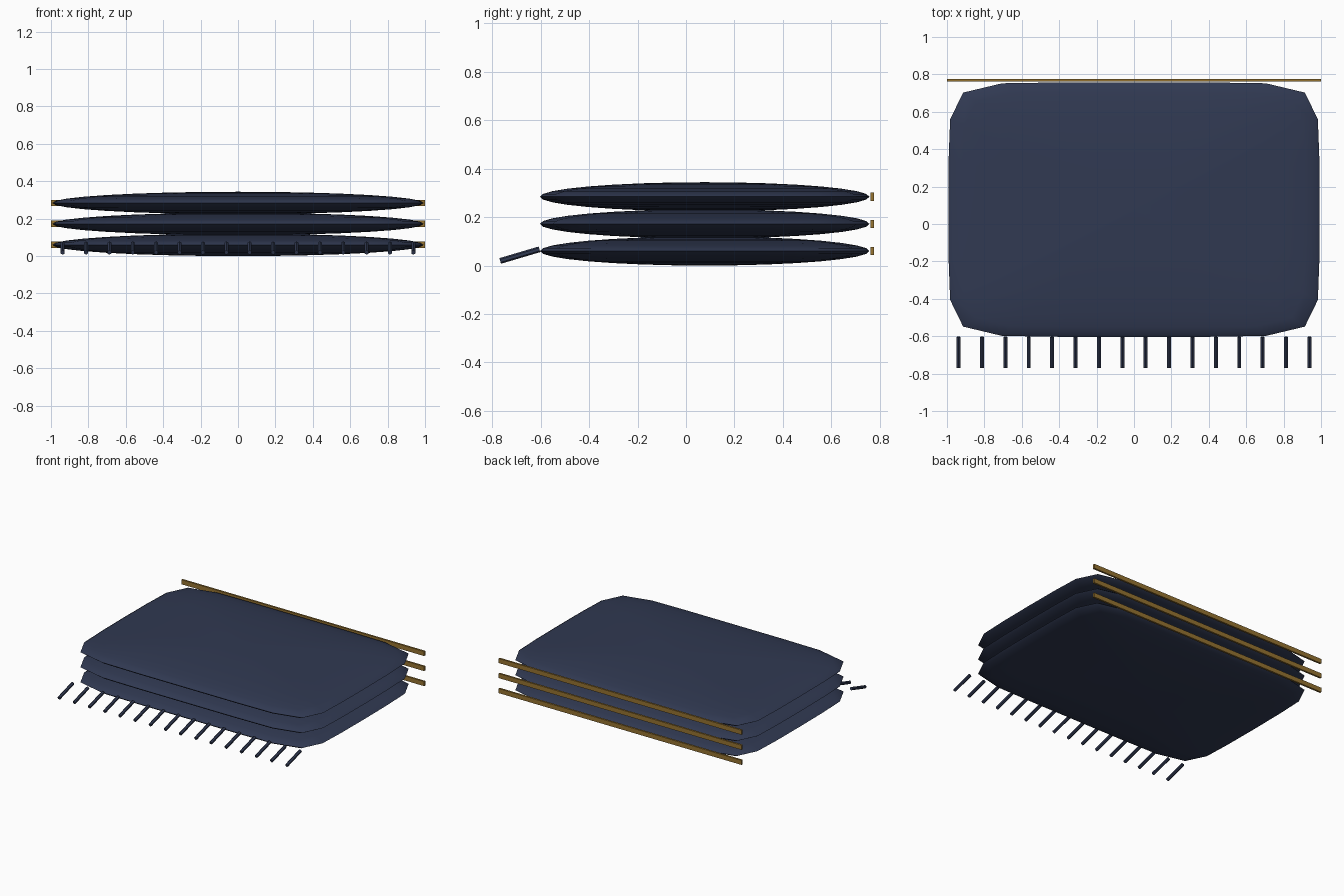
import bpy, bmesh, math
from mathutils import Vector

if "Cube" in bpy.data.objects:
    bpy.data.objects.remove(bpy.data.objects["Cube"])


def material(name, rgb):
    m = bpy.data.materials.new(name)
    m.diffuse_color = (*rgb, 1)
    m.use_nodes = True
    m.node_tree.nodes["Principled BSDF"].inputs["Base Color"].default_value = m.diffuse_color
    return m


NAVY = material("navy cloth", (0.03, 0.041, 0.084))
GOLD = material("gold trim", (0.30, 0.17, 0.03))


def add_object(name, bm, mat, angle):
    bmesh.ops.recalc_face_normals(bm, faces=bm.faces)
    me = bpy.data.meshes.new(name)
    bm.to_mesh(me)
    bm.free()
    ob = bpy.data.objects.new(name, me)
    bpy.context.collection.objects.link(ob)
    me.materials.append(mat)
    bpy.context.view_layer.objects.active = ob
    ob.select_set(True)
    bpy.ops.object.shade_smooth_by_angle(angle=math.radians(angle))
    ob.select_set(False)
    return ob


# Rounded-rectangle outline: one quarter, mirrored into a full loop
quarter = [(1, 0), (.998, .4), (.99, .71), (.92, .92), (.71, .993), (.4, 1), (0, 1)]
left = [(-x, y) for x, y in reversed(quarter[:-1])]
half = quarter + left
OUTLINE = half + [(x, -y) for x, y in reversed(half[1:-1])]
HX, HY, HZ, CY = .993, .68, .06, .077


# Folded cloth layer: puffy cushion with an elliptical section
def layer(name, z):
    bm = bmesh.new()
    levels = 16
    rings = []
    for i in range(1, levels):
        a = math.pi * (i / levels - .5)
        r, h = math.cos(a), math.sin(a) * HZ
        rings.append([bm.verts.new((x * r * HX, y * r * HY + CY, z + h)) for x, y in OUTLINE])
    n = len(OUTLINE)
    for lo, hi in zip(rings, rings[1:]):
        for j in range(n):
            k = (j + 1) % n
            bm.faces.new((lo[j], lo[k], hi[k], hi[j]))
    for ring, h in ((rings[0], -HZ), (rings[-1], HZ)):
        pole = bm.verts.new((0, CY, z + h))
        for j in range(n):
            bm.faces.new((ring[j], ring[(j + 1) % n], pole))
    add_object(name, bm, NAVY, 60)


# Gold edging bar along the back of each layer
def trim(name, z):
    bm = bmesh.new()
    bmesh.ops.create_cube(bm, size=1)
    for v in bm.verts:
        v.co = Vector((v.co.x * 2, v.co.y * .014 + .768, v.co.z * .034 + z))
    add_object(name, bm, GOLD, 30)


for i, z in enumerate((.06, .172, .284)):
    layer(f"cloth_layer_{i + 1}", z)
    trim(f"back_trim_{i + 1}", z)

# Fringe strands hanging from the front of the lowest layer
start, end = Vector((0, -.605, .067)), Vector((0, -.767, .019))
axis = end - start
turn = axis.to_track_quat('Z', 'Y').to_matrix()
for i in range(16):
    bm = bmesh.new()
    bmesh.ops.create_cone(bm, cap_ends=True, segments=6, radius1=.012, radius2=.012,
                          depth=axis.length)
    bmesh.ops.transform(bm, matrix=turn.to_4x4(), verts=bm.verts)
    mid = (start + end) / 2 + Vector((-.9375 + .125 * i, 0, 0))
    bmesh.ops.translate(bm, vec=mid, verts=bm.verts)
    add_object(f"fringe_strand_{i + 1}", bm, NAVY, 30)
